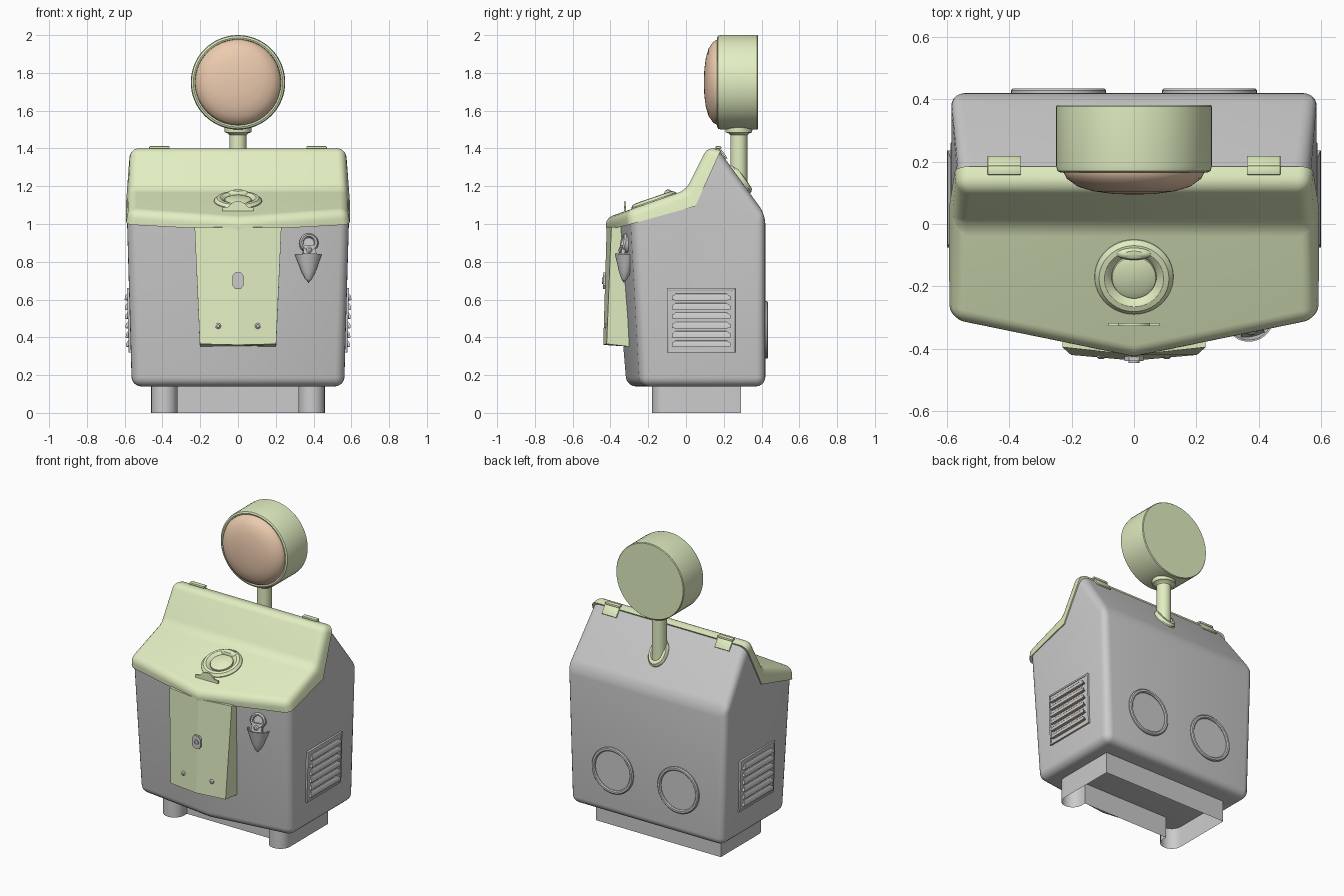
import bpy, bmesh
from math import sin, cos, pi, radians, atan2
from mathutils import Matrix, Vector

if "Cube" in bpy.data.objects:
    bpy.data.objects.remove(bpy.data.objects["Cube"])


def material(name, col):
    m = bpy.data.materials.new(name)
    m.diffuse_color = (*col, 1)
    m.use_nodes = True
    m.node_tree.nodes["Principled BSDF"].inputs["Base Color"].default_value = m.diffuse_color
    return m


GREEN = material("pale_green", (0.76, 0.86, 0.54))
PEACH = material("peach", (0.85, 0.60, 0.43))


def finish(bm, name, mat=None, mtx=None, angle=32):
    if mtx:
        bm.transform(mtx)
    bmesh.ops.recalc_face_normals(bm, faces=bm.faces)
    me = bpy.data.meshes.new(name)
    bm.to_mesh(me)
    bm.free()
    ob = bpy.data.objects.new(name, me)
    bpy.context.collection.objects.link(ob)
    if mat:
        me.materials.append(mat)
    bpy.ops.object.select_all(action='DESELECT')
    ob.select_set(True)
    bpy.context.view_layer.objects.active = ob
    bpy.ops.object.shade_smooth_by_angle(angle=radians(angle))
    return ob


def vee_solid(name, centre, side, skip, width, mat=None):
    """Side profile swept left-centre-right with a pointed front; skip(i, j) keeps edges sharp."""
    bm = bmesh.new()
    n = len(centre)
    cols = [[(-x, y, z) for x, y, z in side], [(0, y, z) for y, z in centre], side]
    vs = [[bm.verts.new(p) for p in c] for c in cols]
    idx = {v: i for c in vs for i, v in enumerate(c)}
    for a, b in zip(vs, vs[1:]):
        for i in range(n):
            j = (i + 1) % n
            bm.faces.new((a[i], a[j], b[j], b[i]))
    bm.faces.new(vs[0])
    bm.faces.new(vs[2][::-1])
    bmesh.ops.recalc_face_normals(bm, faces=bm.faces)
    edges = [e for e in bm.edges if e.calc_face_angle(0) > radians(25)
             and not skip(idx[e.verts[0]], idx[e.verts[1]])]
    bmesh.ops.bevel(bm, geom=edges, offset=width, segments=5, profile=0.5,
                    affect='EDGES', clamp_overlap=True)
    return finish(bm, name, mat)


def lathe(name, prof, mtx, mat=None, n=48):
    bm = bmesh.new()
    rings = [[bm.verts.new((r * cos(2 * pi * k / n), r * sin(2 * pi * k / n), z))
              for k in range(n)] for r, z in prof]
    for a, b in zip(rings, rings[1:]):
        for k in range(n):
            bm.faces.new((a[k], a[(k + 1) % n], b[(k + 1) % n], b[k]))
    bmesh.ops.remove_doubles(bm, verts=bm.verts, dist=1e-5)
    return finish(bm, name, mat, mtx)


def box(name, size, mtx, mat=None, bevel=0.0):
    bm = bmesh.new()
    bmesh.ops.create_cube(bm, size=1, matrix=Matrix.Diagonal((*size, 1)))
    if bevel:
        bmesh.ops.bevel(bm, geom=bm.edges[:], offset=bevel, segments=2, profile=0.5, affect='EDGES')
    return finish(bm, name, mat, mtx)


def prism(name, pts, depth, mtx, mat=None):
    """Flat outline in XY pushed out along Z."""
    bm = bmesh.new()
    f = bm.faces.new([bm.verts.new((x, y, 0)) for x, y in pts])
    ext = bmesh.ops.extrude_face_region(bm, geom=[f])['geom']
    bmesh.ops.translate(bm, vec=(0, 0, depth),
                        verts=[v for v in ext if isinstance(v, bmesh.types.BMVert)])
    return finish(bm, name, mat, mtx)


def at(x, y, z, rx=0, rz=0, scale=(1, 1, 1)):
    return (Matrix.Translation((x, y, z)) @ Matrix.Rotation(radians(rz), 4, 'Z')
            @ Matrix.Rotation(radians(rx), 4, 'X') @ Matrix.Diagonal((*scale, 1)))


# Main cabinet with a shallow pointed front and sloping back
vee_solid("cabinet",
          [(-.315, .14), (-.385, .98), (.04, 1.11), (.175, 1.39), (.42, 1.05), (.42, .14)],
          [(.562, -.24, .14), (.588, -.285, 1.01), (.586, .04, 1.11), (.562, .175, 1.39),
           (.595, .42, 1.05), (.562, .42, .14)],
          lambda i, j: {i, j} <= {1, 2, 3}, 0.05)

# Stepped lid
vee_solid("lid",
          [(-.42, .965), (-.43, 1.03), (0, 1.18), (.115, 1.41), (.185, 1.39), (.05, 1.095)],
          [(.592, -.30, .997), (.58, -.31, 1.072), (.58, 0, 1.18), (.565, .115, 1.41),
           (.572, .185, 1.39), (.594, .05, 1.095)],
          lambda i, j: not ({i, j} <= {1, 2, 3} or {i, j} in ({0, 1}, {3, 4})), 0.042, GREEN)

# Hollow foot tray with two rounded front legs
bm = bmesh.new()
arc = [(.39 + .07 * cos(-pi * k / 12), -.11 + .07 * sin(-pi * k / 12)) for k in range(13)]
half = [(.46, .29)] + arc + [(.32, -.08)]
outline = half + [(-x, y) for x, y in half[::-1]]
lo = [bm.verts.new((x, y, 0)) for x, y in outline]
hi = [bm.verts.new((x, y, .145)) for x, y in outline]
for i in range(len(lo)):
    j = (i + 1) % len(lo)
    bm.faces.new((lo[i], lo[j], hi[j], hi[i]))
finish(bm, "foot_tray")

# Front apron panel
bm = bmesh.new()
rows = []
for w, back, edge, apex, z, zb in ((.23, -.30, -.395, -.42, .985, .985), (.202, -.29, -.42, -.438, .365, .35)):
    rows.append([bm.verts.new(p) for p in
                 ((-w, back, zb), (-w, edge, z), (0, apex, z - .005), (w, edge, z), (w, back, zb))])
for i in range(5):
    j = (i + 1) % 5
    bm.faces.new((rows[0][i], rows[0][j], rows[1][j], rows[1][i]))
for r in rows:
    bm.faces.new(r)
finish(bm, "front_apron", GREEN, angle=5)

# Lock and studs on the apron
hexa = [(-.016, .043), (.016, .043), (.03, .025), (.03, -.025), (.016, -.043),
        (-.016, -.043), (-.03, -.025), (-.03, .025)]
prism("lock_plate", hexa, .02, at(0, -.42, .70, 90))
lathe("lock_barrel", [(.017, 0), (.017, .026), (.01, .026), (.01, .018), (0, .018)], at(0, -.42, .70, 90), n=24)
for s in (-1, 1):
    lathe("apron_stud", [(.015, 0), (.015, .012), (.008, .018), (0, .018)], at(s * .105, -.415, .46, 90), n=16)

# Raised ring and button on the lid, following its slope
lathe("lid_ring", [(.128, -.01), (.126, .008), (.112, .022), (.095, .024), (.08, .016), (.072, .006),
                   (.07, .014), (.05, .022), (0, .024)], at(0, -.168, 1.118, 19), GREEN)
lathe("lid_ring_bump", [(.05, 0), (.045, .014), (.03, .024), (0, .028)],
      at(0, -.092, 1.155, 19, scale=(1.2, .45, 1)), GREEN, 24)
# Small upright wing nut in front of the ring
wing = [(-.082, -.012), (.082, -.012), (.082, .006), (.05, .012), (.035, .03),
        (.015, .04), (-.015, .04), (-.035, .03), (-.05, .012), (-.082, .006)]
prism("lid_catch", wing, .01, at(0, -.318, 1.08, 90), GREEN)

# Hinges along the top edge
slope = -atan2(.34, .245) * 180 / pi
for s in (-1, 1):
    box("hinge_leaf", (.108, .065, .01), at(s * .416, .197, 1.372, slope), GREEN, .003)
    box("hinge_knuckle", (.108, .03, .014), at(s * .416, .172, 1.405), GREEN, .004)

# Stem, collars and round head
lathe("stem_flange", [(.09, -.01), (.09, .008), (.078, .022), (.055, .024)],
      at(0, .286, 1.237, slope, scale=(.72, 1, 1)), GREEN)
lathe("stem", [(.045, 1.19), (.045, 1.47), (.055, 1.48), (.07, 1.485), (.072, 1.51)], at(0, .28, 0), GREEN)
lathe("head_drum", [(0, 0), (.246, 0), (.25, .005), (.25, .195), (.246, .212), (.236, .217),
                    (.228, .214), (.226, .19)], at(0, .382, 1.75, 90), GREEN, 64)
lathe("head_lens", [(.227, .19), (.227, .215), (.215, .237), (.18, .262), (.13, .277), (.07, .285),
                    (0, .288)], at(0, .382, 1.75, 90), PEACH, 64)

# Round trim rings on the back
for s in (-1, 1):
    lathe("back_ring", [(.152, 0), (.152, .008), (.146, .014), (.134, .014), (.128, .008), (.128, .003), (0, .003)],
          at(s * .242, .421, .44, -90))

# Louvred vents on both sides
for s in (-1, 1):
    tilt = Matrix.Translation((s * .5735, .08, .49)) @ Matrix.Rotation(s * radians(1.6), 4, 'Y')
    for dy, dz, ly, lz in ((0, .165, .362, .012), (0, -.165, .362, .012),
                           (.175, 0, .012, .34), (-.175, 0, .012, .34)):
        box("vent_frame", (.02, ly, lz), tilt @ Matrix.Translation((0, dy, dz)), None, .002)
    box("vent_plate", (.012, .36, .34), tilt)
    for k in range(6):
        z = -.127 + k * .0495
        bm = bmesh.new()
        cs = [(0, .022), (.012, .019), (.021, .008), (.024, -.012), (0, -.012)]
        ends = []
        for sy in (-1, 1):
            ends.append([bm.verts.new((s * x, sy * (.155 - (.02 if h > .015 else 0)), h)) for x, h in cs])
        for i in range(5):
            j = (i + 1) % 5
            bm.faces.new((ends[0][i], ends[0][j], ends[1][j], ends[1][i]))
        for e in ends:
            bm.faces.new(e)
        finish(bm, "vent_louvre", None, tilt @ Matrix.Translation((0, 0, z)))
        box("vent_slot", (.018, .28, .003), tilt @ Matrix.Translation((s * .011, 0, z - .013)), PEACH)

# Cap lifter and catch cup on the right of the front
lathe("catch_cup", [(.0, -.15), (.018, -.13), (.038, -.09), (.056, -.04), (.072, .0), (.066, .0),
                    (.05, -.04), (.03, -.09), (0, -.13)], at(.372, -.316, .838, -5, 11, (1, .85, 1)), None, 32)
lathe("lifter_loop", [(.05, -.02), (.05, .008), (.042, .018), (.032, .014), (.028, .0), (0, .0)],
      at(.375, -.322, .90, 78, 11), None, 32)
tongue = [(-.03, .0), (.03, .0), (.038, -.07), (.02, -.095), (-.02, -.095), (-.038, -.07)]
prism("lifter_tongue", tongue, .02, at(.375, -.322, .885, 78, 11))
lathe("lifter_screw", [(.016, 0), (.016, .012), (.008, .018), (0, .018)], at(.375, -.338, .86, 78, 11), None, 16)
